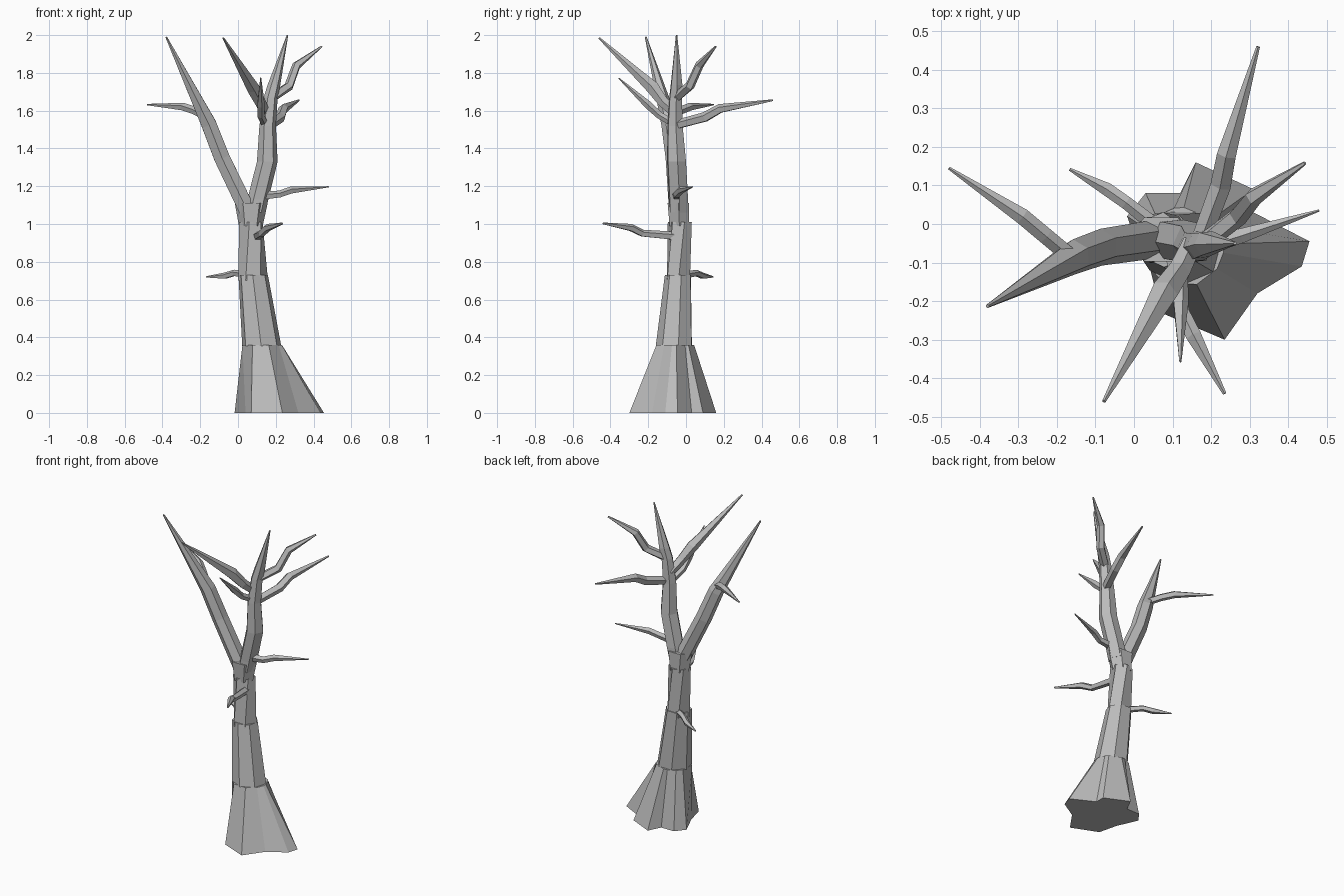
import bpy, bmesh, math
from mathutils import Vector

bark = bpy.data.materials.new("grey bark")
bark.diffuse_color = (0.5, 0.5, 0.5, 1)


def skin(name, rings):
    """Join equal-sized point rings into a closed, flat-shaded object."""
    bm = bmesh.new()
    rows = [[bm.verts.new(p) for p in ring] for ring in rings]
    n = len(rows[0])
    for a, b in zip(rows, rows[1:]):
        for i in range(n):
            j = (i + 1) % n
            bm.faces.new((a[i], a[j], b[j], b[i]))
    bm.faces.new(rows[0][::-1])
    bm.faces.new(rows[-1])
    bmesh.ops.recalc_face_normals(bm, faces=bm.faces)
    mesh = bpy.data.meshes.new(name)
    bm.to_mesh(mesh)
    bm.free()
    mesh.materials.append(bark)
    ob = bpy.data.objects.new(name, mesh)
    bpy.context.collection.objects.link(ob)
    return ob


def level_ring(x, y, z, rx, ry, n=7, turn=0.2):
    return [(x + rx * math.cos(turn + i * math.tau / n),
             y + ry * math.sin(turn + i * math.tau / n), z) for i in range(n)]


def limb(name, path, sides=5):
    """Tapered limb along (x, y, z, radius) points."""
    pts = [Vector(p[:3]) for p in path]
    whole = pts[-1] - pts[0]
    ref = min((Vector((1, 0, 0)), Vector((0, 1, 0)), Vector((0, 0, 1))),
              key=lambda a: abs(whole.dot(a)))
    rings = []
    for k, p in enumerate(pts):
        t = Vector()
        if k:
            t += (p - pts[k - 1]).normalized()
        if k < len(pts) - 1:
            t += (pts[k + 1] - p).normalized()
        t.normalize()
        u = (ref - t * ref.dot(t)).normalized()
        v = t.cross(u)
        r = path[k][3]
        rings.append([p + r * (u * math.cos(a) + v * math.sin(a))
                      for a in (i * math.tau / sides for i in range(sides))])
    return skin(name, rings)


# Flared roots: star-shaped foot narrowing to the trunk
foot = [(0.455, -0.045), (0.31, 0.03), (0.31, 0.09), (0.16, 0.16), (0.12, 0.08),
        (0.03, 0.08), (-0.018, 0.02), (0.04, -0.11), (0.07, -0.23),
        (0.235, -0.30), (0.32, -0.18), (0.435, -0.11)]
neck = []
for x, y in foot:
    a = math.atan2(y + 0.07, x - 0.15)
    neck.append((0.125 + 0.108 * math.cos(a), -0.06 + 0.103 * math.sin(a), 0.36))
skin("roots", [[(x, y, 0) for x, y in foot], neck])

# Trunk and fork collar
skin("lower_trunk", [level_ring(0.125, -0.06, 0.355, 0.106, 0.10),
                     level_ring(0.08, -0.04, 0.73, 0.08, 0.072)])
skin("upper_trunk", [level_ring(0.08, -0.04, 0.70, 0.079, 0.07, 6, 0),
                     level_ring(0.068, -0.033, 1.01, 0.067, 0.064, 6, 0.4)])
skin("fork_collar", [level_ring(0.068, -0.035, 0.99, 0.063, 0.06, 6, 0),
                     level_ring(0.07, -0.04, 1.11, 0.087, 0.066, 6, 0)])

# Main forks
limb("left_fork", [(0.05, -0.04, 1.07, 0.05), (-0.085, -0.06, 1.35, 0.048),
                   (-0.155, -0.085, 1.53, 0.046), (-0.38, -0.213, 1.99, 0.005)], 6)
skin("right_fork", [level_ring(x, y, z, r, r, 6, 0.1) for x, y, z, r in (
    (0.09, -0.04, 1.06, 0.055), (0.105, -0.04, 1.13, 0.056),
    (0.155, -0.05, 1.33, 0.055), (0.157, -0.058, 1.52, 0.044),
    (0.173, -0.055, 1.67, 0.037), (0.19, -0.05, 1.735, 0.034),
    (0.262, -0.05, 2.0, 0.004))])

# Bare side branches
branches = {
    "left_twig": [(-0.17, -0.08, 1.57, 0.022), (-0.23, -0.03, 1.60, 0.022),
                  (-0.29, 0.02, 1.62, 0.022), (-0.48, 0.145, 1.632, 0.004)],
    "high_front_branch": [(0.15, -0.05, 1.58, 0.026), (0.118, -0.12, 1.645, 0.03),
                          (0.08, -0.175, 1.72, 0.036), (-0.078, -0.46, 1.985, 0.005)],
    "small_front_branch": [(0.14, -0.07, 1.535, 0.02), (0.12, -0.14, 1.575, 0.02),
                           (0.12, -0.2, 1.63, 0.022), (0.12, -0.357, 1.773, 0.003)],
    "high_right_branch": [(0.18, -0.05, 1.67, 0.026), (0.27, 0.02, 1.73, 0.026),
                          (0.31, 0.07, 1.84, 0.024), (0.443, 0.158, 1.94, 0.005)],
    "back_branch": [(0.17, -0.05, 1.525, 0.026), (0.225, 0.1, 1.565, 0.028),
                    (0.24, 0.18, 1.61, 0.026), (0.322, 0.46, 1.655, 0.005)],
    "middle_right_twig": [(0.10, -0.05, 1.145, 0.025), (0.22, -0.05, 1.157, 0.02),
                          (0.28, -0.03, 1.178, 0.02), (0.48, 0.035, 1.197, 0.003)],
    "middle_front_twig": [(0.10, -0.05, 0.935, 0.024), (0.125, -0.23, 0.95, 0.02),
                          (0.155, -0.29, 0.98, 0.021), (0.235, -0.44, 1.003, 0.005)],
    "low_back_twig": [(0.05, 0.0, 0.73, 0.02), (-0.02, 0.055, 0.74, 0.018),
                      (-0.07, 0.09, 0.725, 0.018), (-0.167, 0.142, 0.72, 0.004)],
}
for name, path in branches.items():
    limb(name, path)
